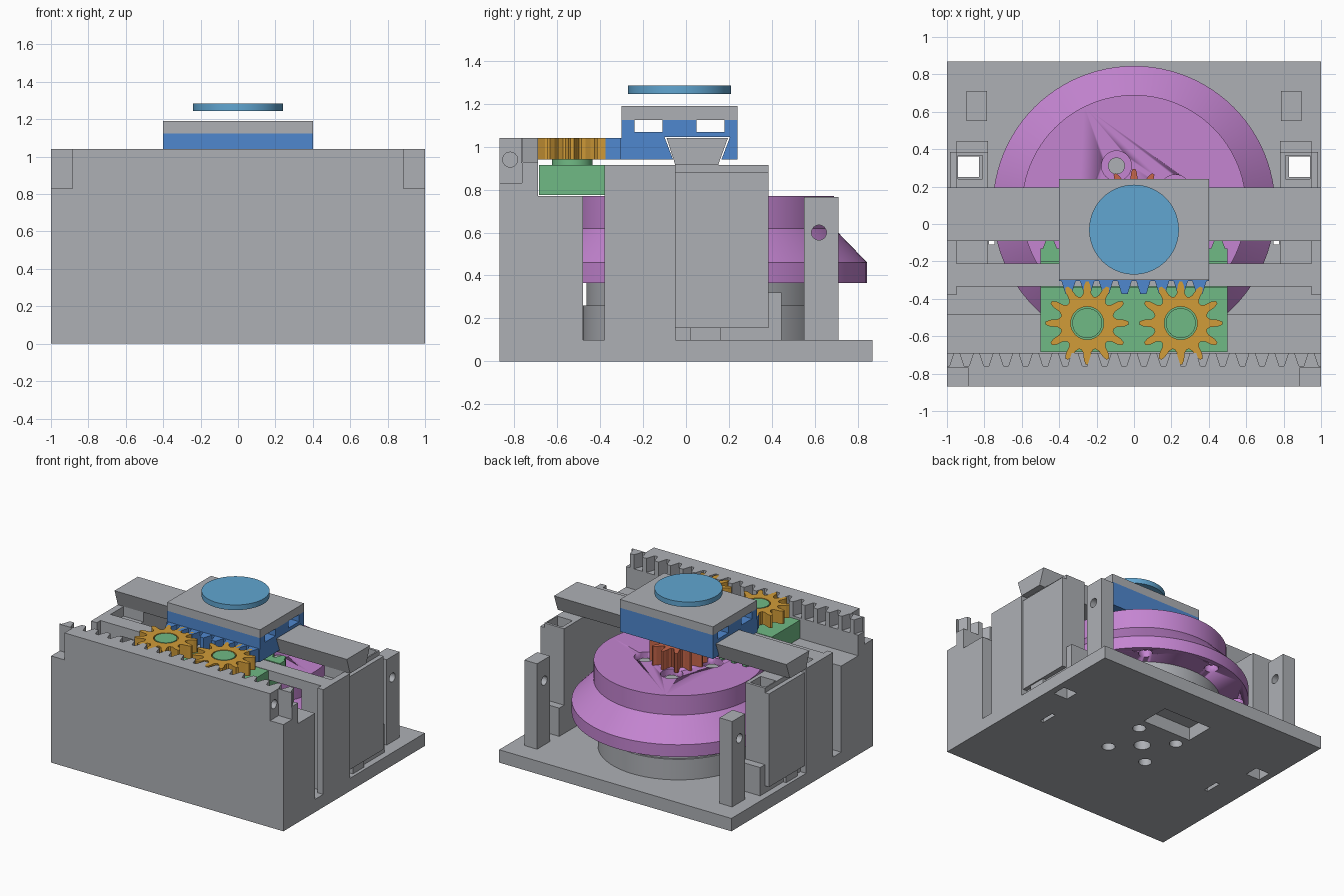
import bpy, bmesh, math
from mathutils import Matrix, Vector

cube = bpy.data.objects.get("Cube")
if cube:
    bpy.data.objects.remove(cube)


def material(name, srgb):
    col = [c / 12.92 if c < 0.04 else ((c + 0.055) / 1.055) ** 2.4 for c in srgb] + [1]
    m = bpy.data.materials.new(name)
    m.use_nodes = True
    m.diffuse_color = col
    m.node_tree.nodes["Principled BSDF"].inputs["Base Color"].default_value = col
    return m


GREY = material("grey", (0.68, 0.69, 0.71))
PURPLE = material("purple", (0.77, 0.52, 0.82))
BLUE = material("blue", (0.31, 0.53, 0.81))
SKY = material("sky_blue", (0.38, 0.65, 0.82))
GREEN = material("green", (0.44, 0.73, 0.52))
ORANGE = material("orange", (0.82, 0.61, 0.22))
RED = material("rust_red", (0.78, 0.40, 0.29))


def finish(name, bm, mat, smooth=False):
    bmesh.ops.recalc_face_normals(bm, faces=bm.faces)
    me = bpy.data.meshes.new(name)
    bm.to_mesh(me)
    bm.free()
    me.materials.append(mat)
    ob = bpy.data.objects.new(name, me)
    bpy.context.collection.objects.link(ob)
    if smooth:
        bpy.ops.object.select_all(action='DESELECT')
        ob.select_set(True)
        bpy.context.view_layer.objects.active = ob
        bpy.ops.object.shade_smooth_by_angle(angle=math.radians(30))
    return ob


def box(name, x, y, z, mat=GREY):
    bm = bmesh.new()
    bmesh.ops.create_cube(bm, size=1)
    for v in bm.verts:
        v.co = Vector(r[0] if c < 0 else r[1] for r, c in zip((x, y, z), v.co))
    return finish(name, bm, mat)


def prism(name, pts, lo, hi, mat, axis="z"):
    """Extrude an outline: (x, y) along z, or (y, z) along x."""
    bm = bmesh.new()
    put = (lambda a, b: (a, b, lo)) if axis == "z" else (lambda a, b: (lo, a, b))
    face = bm.faces.new([bm.verts.new(put(*p)) for p in pts])
    new = bmesh.ops.extrude_face_region(bm, geom=[face])["geom"]
    move = Vector((0, 0, hi - lo) if axis == "z" else (hi - lo, 0, 0))
    bmesh.ops.translate(bm, vec=move, verts=[g for g in new if isinstance(g, bmesh.types.BMVert)])
    return finish(name, bm, mat)


def lathe(name, centre, profile, mat, steps=64):
    """Solid of revolution from (radius, z) pairs."""
    bm = bmesh.new()
    rings = [[bm.verts.new((centre[0] + r * math.cos(i * math.tau / steps),
                            centre[1] + r * math.sin(i * math.tau / steps), z))
              for i in range(steps)] for r, z in profile]
    for a, b in zip(rings, rings[1:]):
        for i in range(steps):
            j = (i + 1) % steps
            bm.faces.new((a[i], a[j], b[j], b[i]))
    bm.faces.new(rings[0])
    bm.faces.new(rings[-1])
    return finish(name, bm, mat, True)


def disc(name, centre, r, lo, hi, mat=GREY, steps=32):
    return lathe(name, centre, [(r, lo), (r, hi)], mat, steps)


def x_hole(x, y, z, r):
    bm = bmesh.new()
    bmesh.ops.create_cone(bm, cap_ends=True, segments=24, radius1=r, radius2=r, depth=0.3,
                          matrix=Matrix.Translation((x, y, z)) @ Matrix.Rotation(math.pi / 2, 4, 'Y'))
    return finish("cutter", bm, GREY)


def cut(ob, cutters):
    bpy.context.view_layer.objects.active = ob
    for c in cutters:
        c.hide_render = True
        m = ob.modifiers.new("cut", 'BOOLEAN')
        m.operation, m.solver, m.object = 'DIFFERENCE', 'EXACT', c
        bpy.ops.object.modifier_apply(modifier=m.name)
        bpy.data.objects.remove(c)


def gear(name, centre, root, tip, teeth, lo, hi, mat, phase=0):
    shape = [(-0.42, root), (-0.25, root + 0.2 * (tip - root)), (-0.17, root + 0.7 * (tip - root)),
             (-0.07, tip), (0.07, tip), (0.17, root + 0.7 * (tip - root)),
             (0.25, root + 0.2 * (tip - root)), (0.42, root)]
    pts = []
    for i in range(teeth):
        for off, r in shape:
            a = (i + off) * math.tau / teeth + phase
            pts.append((centre[0] + r * math.cos(a), centre[1] + r * math.sin(a)))
    return prism(name, pts, lo, hi, mat)


def rack(name, half, back, root, tip, teeth, lo, hi, mat):
    pitch = 2 * half / teeth
    pts = [(-half, back), (-half, root)]
    for i in range(teeth):
        c = -half + (i + 0.5) * pitch
        pts += [(c - 0.38 * pitch, root), (c - 0.16 * pitch, tip),
                (c + 0.16 * pitch, tip), (c + 0.38 * pitch, root)]
    return prism(name, pts + [(half, root), (half, back)], lo, hi, mat)


HUB = (0, 0.09)
around = lambda r, a: (HUB[0] + r * math.cos(a), HUB[1] + r * math.sin(a))

# Base plate with mounting holes
base = box("base_plate", (-1, 1), (-0.87, 0.87), (0, 0.1))
holes = [disc("cutter", HUB, 0.06, -0.1, 0.2)]
holes += [disc("cutter", around(0.24, math.pi / 4 + i * math.pi / 2), 0.047, -0.1, 0.2) for i in range(4)]
holes.append(box("cutter", (-0.21, 0.21), (0.36, 0.59), (-0.1, 0.2)))
for s in (-1, 1):
    holes.append(box("cutter", sorted((s * 0.83, s * 0.95)), (0.25, 0.36), (-0.1, 0.2)))
    holes.append(box("cutter", sorted((s * 0.745, s * 0.775)), (-0.11, 0.02), (-0.1, 0.2)))
cut(base, holes)

# Front housing: stepped wall with notched corners and a fixed rack
front = prism("front_wall", [(-0.87, 0.1), (-0.48, 0.1), (-0.48, 0.77), (-0.69, 0.77), (-0.69, 0.93),
                             (-0.765, 0.93), (-0.765, 1.04), (-0.87, 1.04)], -1, 1, GREY, "x")
notches = []
for s in (-1, 1):
    notches.append(box("cutter", sorted((s * 0.885, s * 1.1)), (-0.9, -0.765), (0.83, 1.1)))
    notches.append(x_hole(s * 0.9, -0.82, 0.94, 0.035))
cut(front, notches)
rack("fixed_rack", 1, -0.77, -0.76, -0.69, 19, 0.925, 1.04, GREY)

# Side supports, panels and rear posts
for s, side in ((-1, "right"), (1, "left")):
    span = lambda a, b: sorted((s * a, s * b))
    box(side + "_end_wall", span(0.95, 1), (-0.38, -0.05), (0.1, 0.915))
    box(side + "_inner_wall", span(0.78, 0.95), (-0.335, -0.05), (0.1, 0.84))
    column = box(side + "_column", span(0.78, 0.95), (-0.05, 0.385), (0.1, 0.915))
    cut(column, [box("cutter", span(0.81, 0.94), (0.24, 0.365), (0, 1))])
    box(side + "_column_foot", span(0.78, 0.95), (0.385, 0.445), (0.1, 0.32))
    box(side + "_panel", span(0.945, 0.985), (-0.05, 0.385), (0.155, 0.88))
    box(side + "_panel_foot", span(0.945, 0.975), (0.02, 0.16), (0.1, 0.155))
    post = box(side + "_rear_post", span(0.785, 0.895), (0.55, 0.71), (0.1, 0.765))
    cut(post, [x_hole(s * 0.84, 0.62, 0.6, 0.035)])

# Guide bar and dovetail rail
box("guide_bar", (-1, 1), (-0.335, -0.21), (0.84, 0.915))
prism("dovetail_rail", [(-0.05, 0.915), (0.15, 0.915), (0.195, 1.04), (-0.09, 1.04)], -1, 1, GREY, "x")

# Motor housing and turntable
lathe("motor_housing", HUB, [(0.57, 0.1), (0.57, 0.26), (0.555, 0.26), (0.555, 0.38)], GREY)
wheel = lathe("turntable", HUB, [(0.755, 0.365), (0.755, 0.46), (0.6, 0.62), (0.6, 0.77)], PURPLE, 96)
bores = []
for i in range(4):
    p = around(0.24, math.radians(23 + 90 * i))
    bores.append(disc("cutter", p, 0.08, 0.72, 0.9))
    disc("screw", p, 0.045, 0.7, 0.74)
bores += [disc("cutter", around(0.67, math.radians(7 + 45 * i)), 0.05, 0.3, 0.42) for i in range(8)]
cut(wheel, bores)
gear("drive_pinion", HUB, 0.13, 0.205, 12, 0.76, 0.915, RED, math.pi / 2)

# Driven slider with its rear rack and gear pegs
box("slider_body", (-0.5, 0.5), (-0.685, -0.34), (0.775, 0.915), GREEN)
box("slider_bridge", (-0.5, 0.5), (-0.34, -0.2), (0.775, 0.84), GREEN)
rack("slider_rack", 0.5, -0.2, -0.13, -0.075, 10, 0.775, 0.915, GREEN)
for s, side in ((-1, "right"), (1, "left")):
    peg = (s * 0.25, -0.53)
    disc(side + "_peg_collar", peg, 0.095, 0.9, 0.94, GREEN)
    g = gear(side + "_gear", peg, 0.145, 0.222, 12, 0.94, 1.04, ORANGE, math.pi / 2)
    cut(g, [disc("cutter", peg, 0.088, 0.9, 1.1)])
    disc(side + "_peg", peg, 0.08, 0.93, 1.04, GREEN)

# Carriage on the dovetail, with pockets, rack, lid and floating disc
carriage = prism("carriage", [(-0.3, 1.125), (-0.3, 0.94), (-0.06, 0.94), (-0.1, 1.045), (0.205, 1.045),
                              (0.165, 0.94), (0.24, 0.94), (0.24, 1.125)], -0.4, 0.4, BLUE, "x")
cut(carriage, [box("cutter", (-0.5, 0.5), y, (1.07, 1.2)) for y in ((-0.24, -0.11), (0.05, 0.18))])
rack("carriage_rack", 0.4, -0.29, -0.305, -0.375, 8, 0.94, 1.04, BLUE)
box("carriage_lid", (-0.4, 0.4), (-0.3, 0.24), (1.125, 1.19))
disc("top_disc", (0, -0.03), 0.24, 1.245, 1.285, SKY, 64)
